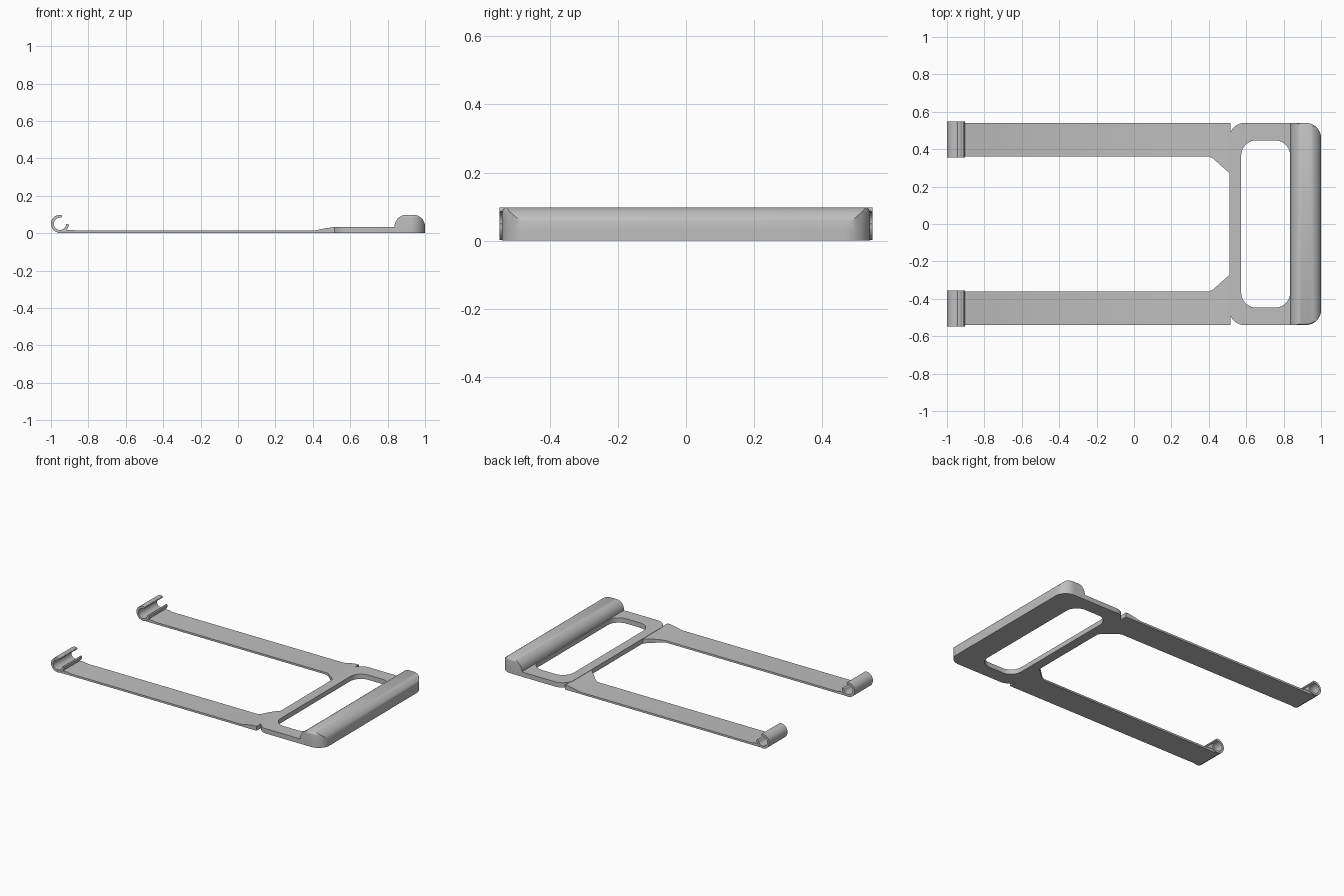
import bpy, bmesh
from math import cos, sin, pi, radians

if "Cube" in bpy.data.objects:
    bpy.data.objects.remove(bpy.data.objects["Cube"])

grey = bpy.data.materials.new("plain grey")
grey.use_nodes = True
grey.diffuse_color = (0.52, 0.52, 0.52, 1)
grey.node_tree.nodes["Principled BSDF"].inputs["Base Color"].default_value = (0.52, 0.52, 0.52, 1)


def loft(name, rings, closed=False):
    """Join matching rings of points with quads, capping the ends unless closed."""
    bm = bmesh.new()
    loops = [[bm.verts.new(p) for p in ring] for ring in rings]
    count = len(loops[0])
    pairs = list(zip(loops, loops[1:]))
    if closed:
        pairs.append((loops[-1], loops[0]))
    else:
        bm.faces.new(loops[0])
        bm.faces.new(loops[-1])
    for a, b in pairs:
        for i in range(count):
            j = (i + 1) % count
            bm.faces.new((a[i], a[j], b[j], b[i]))
    bmesh.ops.recalc_face_normals(bm, faces=bm.faces)
    mesh = bpy.data.meshes.new(name)
    bm.to_mesh(mesh)
    bm.free()
    mesh.materials.append(grey)
    obj = bpy.data.objects.new(name, mesh)
    bpy.context.collection.objects.link(obj)
    return obj


def rounded_rect(x0, x1, half, r, z, steps=10):
    """Rounded rectangle in plan, centred on y = 0."""
    centres = [(x1 - r, half - r), (x0 + r, half - r), (x0 + r, r - half), (x1 - r, r - half)]
    return [(cx + r * cos(a), cy + r * sin(a), z)
            for k, (cx, cy) in enumerate(centres)
            for a in [(k + i / steps) * pi / 2 for i in range(steps + 1)]]


def smooth(obj):
    bpy.ops.object.select_all(action='DESELECT')
    obj.select_set(True)
    bpy.context.view_layer.objects.active = obj
    bpy.ops.object.shade_smooth_by_angle(angle=radians(30))


# Flat frame around the hand opening
X0, X1, HALF, R, TOP = 0.51, 1.0, 0.54, 0.08, 0.032


def outer(z, inset=0.0):
    return rounded_rect(X0 + inset, X1 - inset, HALF - inset, R - inset, z)


def inner(z):
    return rounded_rect(0.573, 0.835, 0.447, 0.08, z)


frame = loft("frame", [outer(0), outer(TOP), inner(TOP), inner(0)], closed=True)
smooth(frame)

# Domed grip bar, trimmed to the rounded outline of the frame
r = 0.063
dome = [(0.937 + r * cos(a), 0.035 + r * sin(a)) for a in [i * pi / 24 for i in range(13)]]
dome += [(0.9 + r * cos(a), 0.035 + r * sin(a)) for a in [pi / 2 + i * pi / 24 for i in range(13)]]
dome = [(X1, 0.025)] + dome + [(0.837, 0.025)]
grip = loft("grip_bar", [[(x, y, z) for x, z in dome] for y in (-0.6, 0.6)])
edge = 0.016
trim_rings = [outer(-0.02)]
for i in range(6):
    a = i * pi / 10
    trim_rings.append(outer(0.083 + edge * sin(a), edge * (1 - cos(a))))
trim = loft("grip_trim", trim_rings)
trim.hide_render = True
cut = grip.modifiers.new("trim", 'BOOLEAN')
cut.operation, cut.solver, cut.object = 'INTERSECT', 'EXACT', trim
bpy.context.view_layer.objects.active = grip
bpy.ops.object.modifier_apply(modifier="trim")
bpy.data.objects.remove(trim)
smooth(grip)

# Long flat arms: each station is x, inner y, top z
stations = [(-0.965, 0.362, 0.018), (-0.88, 0.362, 0.018), (-0.868, 0.362, 0.013),
            (0.4, 0.362, 0.013)]
for i in range(1, 9):
    t = i / 8
    stations.append((0.41 + 0.1 * t, 0.362 - 0.09 * t, 0.013 + 0.017 * sin(t * pi / 2)))
stations.append((0.516, 0.272, 0.03))

# C-shaped clip profile with rounded tips
CX, CZ, RO, RI = -0.952, 0.05, 0.048, 0.033
mid, tip = (RO + RI) / 2, (RO - RI) / 2
start, end = radians(84), radians(350)
angles = [start + (end - start) * i / 28 for i in range(29)]
clip = [(CX + RO * cos(a), CZ + RO * sin(a)) for a in angles]
clip += [(CX + mid * cos(end) + tip * cos(end + b), CZ + mid * sin(end) + tip * sin(end + b))
         for b in [i * pi / 6 for i in range(1, 6)]]
clip += [(CX + RI * cos(a), CZ + RI * sin(a)) for a in reversed(angles)]
clip += [(CX + mid * cos(start) + tip * cos(start + b), CZ + mid * sin(start) + tip * sin(start + b))
         for b in [pi + i * pi / 6 for i in range(1, 6)]]

for side, s in (("left", -1), ("right", 1)):
    # front (-y) arm is the model's own right when seen along its length
    label = "front" if s < 0 else "back"
    arm = loft(label + "_arm", [[(x, s * y, 0), (x, s * HALF, 0), (x, s * HALF, z), (x, s * y, z)]
                                for x, y, z in stations])
    smooth(arm)
    hook = loft(label + "_clip", [[(x, s * y, z) for x, z in clip] for y in (0.355, 0.548)])
    smooth(hook)
